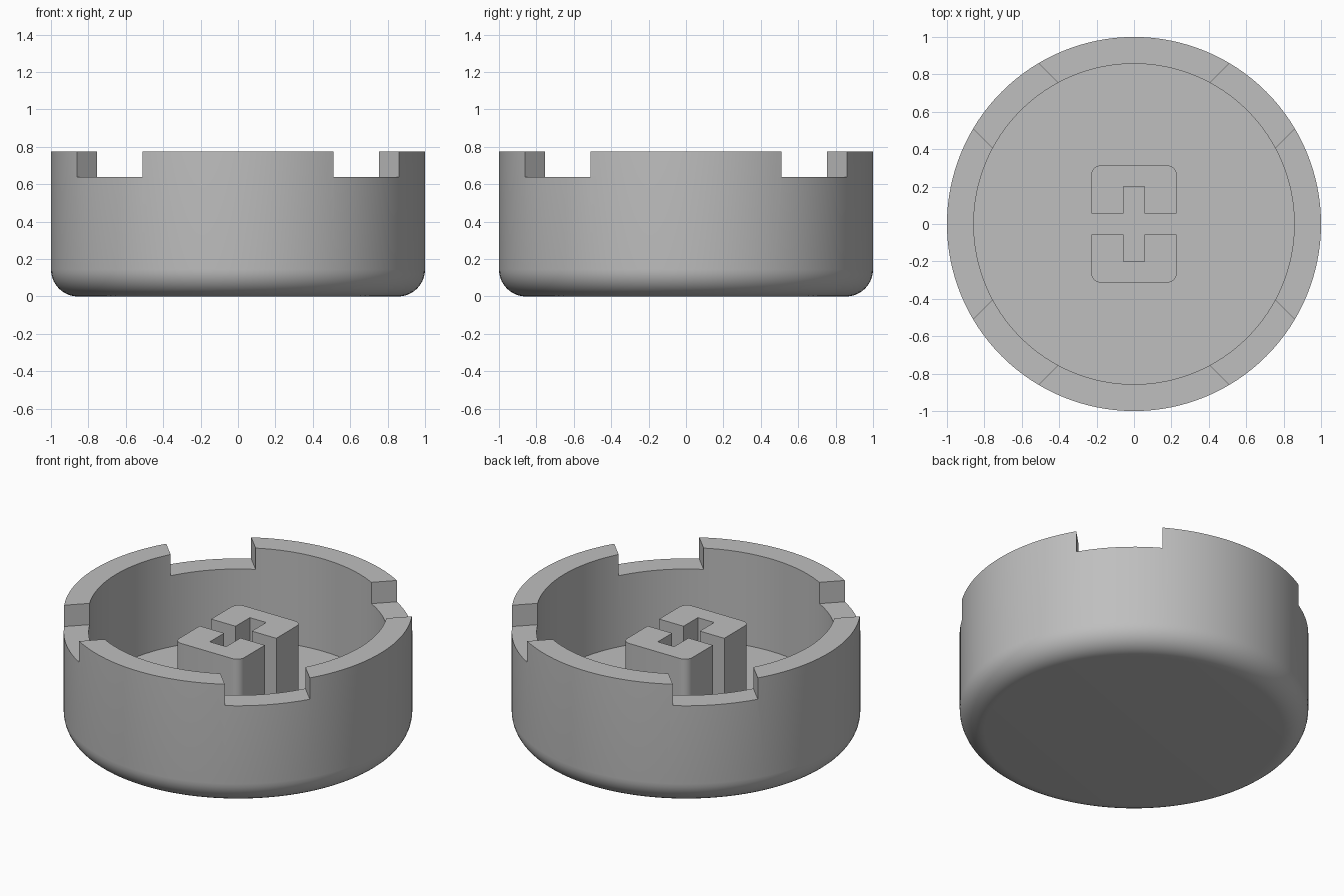
import bpy, bmesh, math
from mathutils import Matrix

cube = bpy.data.objects.get("Cube")
if cube:
    bpy.data.objects.remove(cube, do_unlink=True)

HEIGHT, NOTCH_Z, FLOOR_Z = 0.775, 0.64, 0.19
INNER, FILLET = 0.857, 0.145
NOTCH_WIDTH = 0.495
SEGMENTS = 128

grey = bpy.data.materials.new("plain_grey")
grey.use_nodes = True
grey.diffuse_color = (0.52, 0.52, 0.52, 1)
grey.node_tree.nodes["Principled BSDF"].inputs["Base Color"].default_value = grey.diffuse_color


def make_object(name, bm):
    bmesh.ops.recalc_face_normals(bm, faces=bm.faces)
    mesh = bpy.data.meshes.new(name)
    bm.to_mesh(mesh)
    bm.free()
    mesh.materials.append(grey)
    obj = bpy.data.objects.new(name, mesh)
    bpy.context.collection.objects.link(obj)
    return obj


def activate(obj):
    bpy.ops.object.select_all(action="DESELECT")
    obj.select_set(True)
    bpy.context.view_layer.objects.active = obj


def smooth(obj):
    activate(obj)
    bpy.ops.object.shade_smooth_by_angle(angle=math.radians(30))


def arc(cx, cy, radius, start, end, steps):
    angles = [math.radians(start + (end - start) * i / steps) for i in range(steps + 1)]
    return [(cx + radius * math.cos(a), cy + radius * math.sin(a)) for a in angles]


# Cup: lathed wall and floor with a rounded bottom edge
profile = [(0, 0)] + arc(1 - FILLET, FILLET, FILLET, -90, 0, 10)
profile += [(1, HEIGHT), (INNER, HEIGHT), (INNER, FLOOR_Z), (0, FLOOR_Z)]
bm = bmesh.new()
verts = [bm.verts.new((r, 0, z)) for r, z in profile]
edges = [bm.edges.new(pair) for pair in zip(verts, verts[1:])]
bmesh.ops.spin(bm, geom=verts + edges, cent=(0, 0, 0), axis=(0, 0, 1),
               angle=math.tau, steps=SEGMENTS)
bmesh.ops.remove_doubles(bm, verts=bm.verts, dist=1e-4)
cup = make_object("cup", bm)

# Four rim notches: two crossed bars cut across the diagonals
for angle in (45, -45):
    bm = bmesh.new()
    bmesh.ops.create_cube(bm, size=1)
    bmesh.ops.scale(bm, vec=(3, NOTCH_WIDTH, 0.5), verts=bm.verts)
    bmesh.ops.translate(bm, vec=(0, 0, NOTCH_Z + 0.25), verts=bm.verts)
    bmesh.ops.rotate(bm, cent=(0, 0, 0), verts=bm.verts,
                     matrix=Matrix.Rotation(math.radians(angle), 3, "Z"))
    cutter = make_object("notch_cutter", bm)
    cutter.hide_render = True
    activate(cup)
    mod = cup.modifiers.new("notches", "BOOLEAN")
    mod.operation, mod.solver, mod.object = "DIFFERENCE", "EXACT", cutter
    bpy.ops.object.modifier_apply(modifier=mod.name)
    bpy.data.objects.remove(cutter, do_unlink=True)
smooth(cup)

# Stem: two facing U-shaped halves that leave a cross-shaped slot
HALF_X, HALF_Y, SLOT, SLOT_END, CORNER = 0.228, 0.313, 0.057, 0.2, 0.05
outline = [(SLOT, SLOT), (HALF_X, SLOT)]
outline += arc(HALF_X - CORNER, HALF_Y - CORNER, CORNER, 0, 90, 6)
outline += arc(CORNER - HALF_X, HALF_Y - CORNER, CORNER, 90, 180, 6)
outline += [(-HALF_X, SLOT), (-SLOT, SLOT), (-SLOT, SLOT_END), (SLOT, SLOT_END)]
for name, side in (("stem_back_half", 1), ("stem_front_half", -1)):
    bm = bmesh.new()
    base = bm.faces.new([bm.verts.new((x, y * side, FLOOR_Z - 0.02)) for x, y in outline])
    result = bmesh.ops.extrude_face_region(bm, geom=[base], use_keep_orig=True)
    top = [v for v in result["geom"] if isinstance(v, bmesh.types.BMVert)]
    bmesh.ops.translate(bm, vec=(0, 0, NOTCH_Z - FLOOR_Z + 0.02), verts=top)
    smooth(make_object(name, bm))
